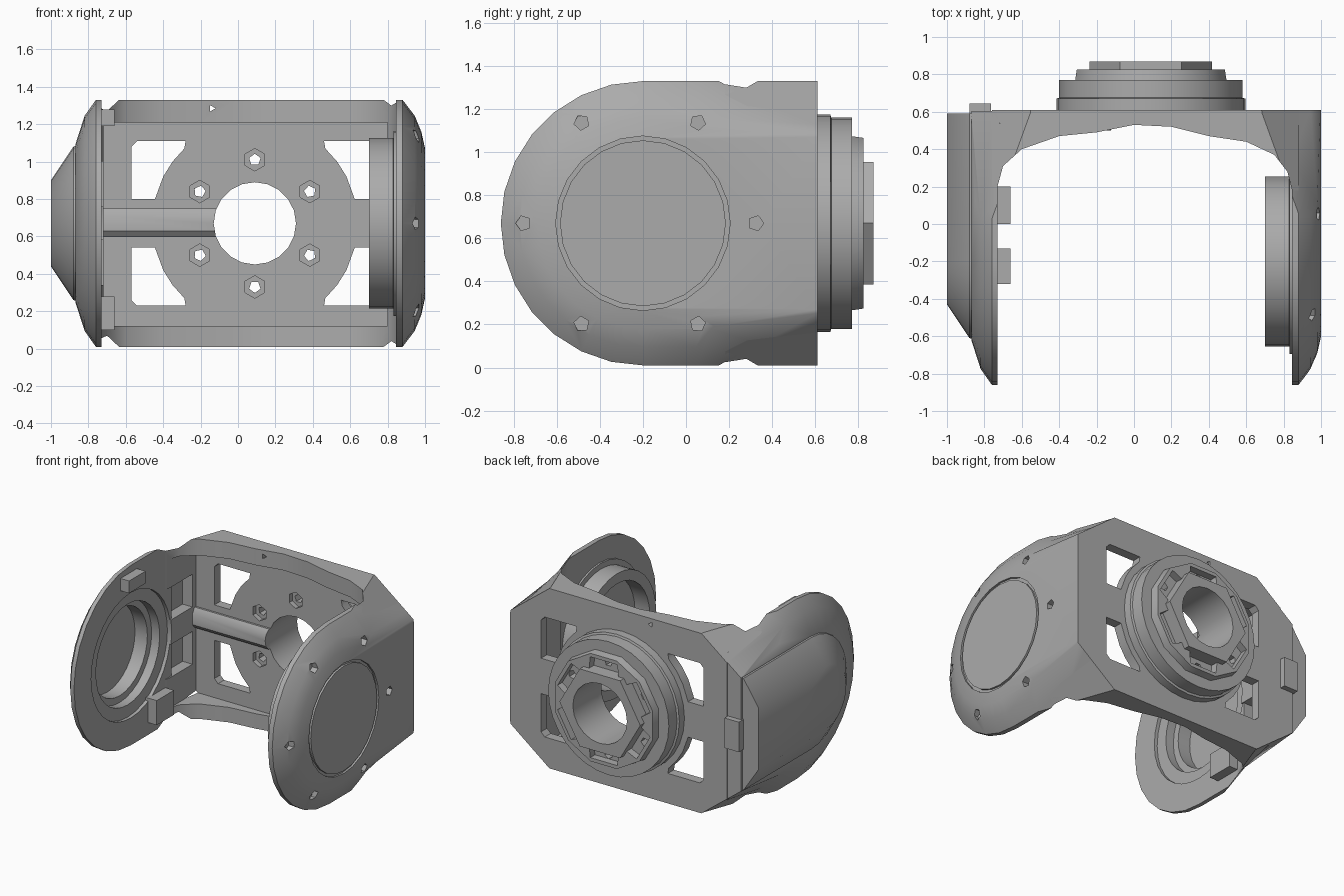
import bpy, bmesh, math

if "Cube" in bpy.data.objects:
    bpy.data.objects.remove(bpy.data.objects["Cube"], do_unlink=True)

grey = bpy.data.materials.new("satin grey")
grey.use_nodes = True
COLOUR = (0.41, 0.41, 0.41, 1)
grey.diffuse_color = COLOUR
grey.node_tree.nodes["Principled BSDF"].inputs["Base Color"].default_value = COLOUR

ZC = 0.67          # mid height
YA = -0.2          # arm pivot
HUB = (0.09, ZC)   # flange centre (x, z)
PIVOT = (YA, ZC)   # arm pivot (y, z)
XM = 0.065         # middle of the back plate


def loft(name, axis, stations):
    """Solid through outlines, each given as (distance along axis, 2D points)."""
    place = {"x": lambda t, u, v: (t, u, v),
             "y": lambda t, u, v: (u, t, v),
             "z": lambda t, u, v: (u, v, t)}[axis]
    bm = bmesh.new()
    rings = [[bm.verts.new(place(t, u, v)) for u, v in pts] for t, pts in stations]
    for a, b in zip(rings, rings[1:]):
        for i in range(len(a)):
            j = (i + 1) % len(a)
            bm.faces.new((a[i], a[j], b[j], b[i]))
    bm.faces.new(rings[0])
    bm.faces.new(rings[-1])
    bmesh.ops.recalc_face_normals(bm, faces=bm.faces)
    me = bpy.data.meshes.new(name)
    bm.to_mesh(me)
    bm.free()
    me.materials.append(grey)
    ob = bpy.data.objects.new(name, me)
    bpy.context.collection.objects.link(ob)
    return ob


def circle(c, r, n, turn=0.0):
    return [(c[0] + r * math.cos(turn + math.tau * i / n),
             c[1] + r * math.sin(turn + math.tau * i / n)) for i in range(n)]


def disc(name, axis, c, steps, n=32, turn=0.0):
    return loft(name, axis, [(t, circle(c, r, n, turn)) for t, r in steps])


def box(name, x, y, z):
    return loft(name, "z", [(t, [(x[0], y[0]), (x[1], y[0]), (x[1], y[1]), (x[0], y[1])])
                            for t in z])


def d_shape(r, back, n=14):
    arc = [(YA - r * math.sin(math.pi * i / n), ZC + r * math.cos(math.pi * i / n))
           for i in range(n + 1)]
    return arc + [(back, ZC - r), (back, ZC + r)]


def combine(ob, other, op="DIFFERENCE"):
    mod = ob.modifiers.new(op.lower(), "BOOLEAN")
    mod.operation, mod.object, mod.solver = op, other, "EXACT"
    with bpy.context.temp_override(object=ob, active_object=ob, selected_objects=[ob]):
        bpy.ops.object.modifier_apply(modifier=mod.name)
    bpy.data.objects.remove(other, do_unlink=True)


# Side arms: rounded plates with a domed rim
left_arm = loft("left_arm", "x", [(t, d_shape(r, 0.61)) for t, r in
                ((0.845, 0.66), (0.88, 0.66), (0.945, 0.575), (0.98, 0.49), (1.0, 0.40))])
right_arm = loft("right_arm", "x", [(t, d_shape(r, 0.605)) for t, r in
                 ((-0.73, 0.66), (-0.76, 0.66), (-0.82, 0.575), (-0.87, 0.42))])
right_cover = loft("right_cover", "x", [(t, d_shape(r, 0.59)) for t, r in
                   ((-0.865, 0.415), (-0.88, 0.41), (-1.0, 0.23))])

# Back web with filleted inner corners
inner = [(-0.73, 0.2), (-0.70, 0.31), (-0.6, 0.4), (-0.4, 0.47), (-0.2, 0.49), (0, 0.53),
         (0.2, 0.52), (0.4, 0.47), (0.6, 0.44), (0.75, 0.37), (0.82, 0.28), (0.845, 0.18)]
web = loft("back_web", "z", [(t, [(-0.76, 0.2)] + inner + [(0.88, 0.18), (0.88, 0.61),
           (-0.76, 0.61)]) for t in (ZC - 0.66, ZC + 0.66)])
combine(web, box("recess", (-0.72, 0.8), (0, 0.54), (0.12, 1.21)))

# Corners sloped off towards the back plate
for sx, arm in ((1, left_arm), (-1, right_arm)):
    for sz in (1, -1):
        def corner(p, q):
            pts = (p, q, (q[0], 0.83), (1.2, 0.83))
            return [(XM + sx * (u - XM), ZC + sz * v) for u, v in pts]
        for part in (web, arm):
            combine(part, loft("corner_cut", "y", [
                (-0.02, corner((1.08, 0.42), (0.90, 0.67))),
                (0.63, corner((1.03, 0.39), (0.66, 0.675)))]))

# Four windows around the hub
window = [(0.66, 0.13), (0.534, 0.13), (0.49, 0.25), (0.44, 0.33), (0.377, 0.40),
          (0.37, 0.44), (0.63, 0.44), (0.66, 0.41)]
for sx in (-1, 1):
    for sz in (-1, 1):
        pts = [(HUB[0] + sx * u, ZC + sz * v) for u, v in window]
        combine(web, loft("window", "y", [(0.3, pts), (0.7, pts)]))

# Cable conduit leading to the hub
conduit = loft("cable_conduit", "x", [(t, [(0.56, 0.6), (0.525, 0.6), (0.5, 0.63),
               (0.5, 0.71), (0.525, 0.75), (0.56, 0.75)]) for t in (-0.73, -0.10)])

# Rear flange, toothed ring and hexagonal nose
flange = disc("rear_flange", "y", HUB, ((0.58, 0.505), (0.67, 0.505), (0.675, 0.49), (0.77, 0.49)))
ring = disc("toothed_ring", "y", HUB, ((0.76, 0.42), (0.825, 0.41)), 12, math.pi / 12)
nose = disc("hex_nose", "y", HUB, ((0.75, 0.328), (0.87, 0.328)), 6)
for part in (web, conduit, flange, ring, nose):
    combine(part, disc("bore", "y", HUB, ((0.3, 0.22), (1.0, 0.22)), 20))

# Screw holes with hexagonal counterbores, and the pockets behind them
for i in range(6):
    a = math.radians(30 + 60 * i)
    c = (HUB[0] + 0.34 * math.cos(a), ZC + 0.34 * math.sin(a))
    combine(web, disc("counterbore", "y", c, ((0.4, 0.06), (0.575, 0.06)), 6, a))
    for part in (web, flange):
        combine(part, disc("screw_hole", "y", c, ((0.45, 0.032), (0.9, 0.032)), 5, a))
    ca, sa = math.cos(a), math.sin(a)
    pocket = [(HUB[0] + u * ca - v * sa, ZC + u * sa + v * ca)
              for u, v in ((0.27, -0.12), (0.37, -0.11), (0.37, 0.11), (0.27, 0.12))]
    combine(ring, loft("pocket", "y", [(0.74, pocket), (0.9, pocket)]))
combine(web, disc("pin_hole", "y", (-0.14, 1.285), ((0.3, 0.02), (0.7, 0.02)), 3))

# Left arm: outer face groove, screw sockets and inner boss
groove = disc("groove", "x", PIVOT, ((0.985, 0.405), (1.05, 0.405)), 24)
combine(groove, disc("core", "x", PIVOT, ((0.9, 0.385), (1.1, 0.385)), 24))
combine(left_arm, groove)
for i in range(6):
    a = math.radians(60 * i)
    c = (YA - 0.015 + 0.54 * math.cos(a), ZC + 0.54 * math.sin(a))
    combine(left_arm, disc("socket", "x", c, ((0.92, 0.036), (1.1, 0.036)), 5, a))
boss = disc("left_boss", "x", PIVOT, ((0.70, 0.455), (0.83, 0.455), (0.832, 0.495), (0.86, 0.495)))
combine(boss, disc("boss_bore", "x", PIVOT, ((0.6, 0.38), (0.82, 0.38))))

# Right arm: stepped bearing seat and two shallow pockets
for r, depth in ((0.46, -0.755), (0.37, -0.82), (0.32, -0.92)):
    for part in (right_arm, right_cover, web):
        combine(part, disc("seat", "x", PIVOT, ((-0.6, r), (depth, r))))
for z in ((0.34, 0.58), (0.76, 1.0)):
    combine(right_arm, box("arm_pocket", (-0.8, -0.6), (0.27, 0.5), z))
    combine(web, box("web_pocket", (-0.8, -0.6), (0.1, 0.5), z))

# Stop blocks inside the right arm and the latch tab at the back
box("upper_stop", (-0.75, -0.66), (-0.32, -0.13), (1.19, 1.28))
box("lower_stop", (-0.75, -0.66), (0.0, 0.2), (0.10, 0.28))
box("latch_tab", (-0.88, -0.765), (0.57, 0.645), (0.56, 0.78))

# Soft shading on the curved walls, crisp edges elsewhere
bpy.ops.object.select_all(action="DESELECT")
for ob in bpy.context.collection.objects:
    if ob.type == "MESH" and grey.name in ob.data.materials:
        ob.select_set(True)
        bpy.context.view_layer.objects.active = ob
bpy.ops.object.shade_smooth_by_angle(angle=math.radians(35))
